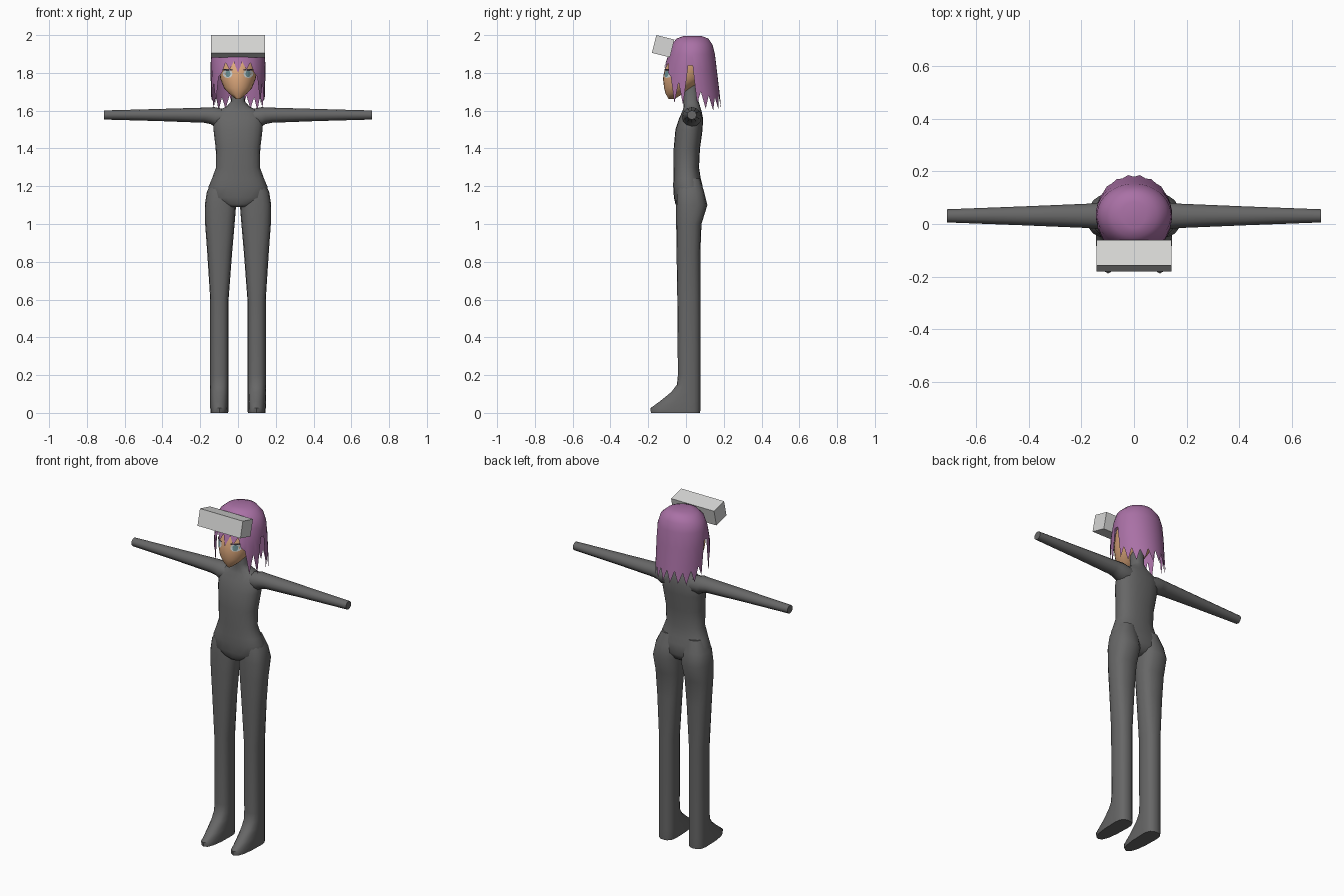
import bpy, bmesh, math
from mathutils import Matrix, Vector

if "Cube" in bpy.data.objects:
    bpy.data.objects.remove(bpy.data.objects["Cube"])


def material(name, rgb):
    m = bpy.data.materials.new(name)
    m.diffuse_color = (*rgb, 1)
    m.use_nodes = True
    m.node_tree.nodes["Principled BSDF"].inputs["Base Color"].default_value = m.diffuse_color
    return m


SUIT = material("suit_grey", (0.135, 0.135, 0.135))
HAIR = material("hair_purple", (0.40, 0.165, 0.38))
SKIN = material("skin_tan", (0.72, 0.39, 0.20))
SHELL = material("headset_light_grey", (0.68, 0.68, 0.67))
WHITE = material("eye_white", (0.62, 0.66, 0.66))
IRIS = material("iris_teal", (0.16, 0.30, 0.32))
LASH = material("lash_dark", (0.05, 0.04, 0.05))


def finish(name, bm, mat, angle=40):
    bmesh.ops.recalc_face_normals(bm, faces=bm.faces)
    me = bpy.data.meshes.new(name)
    bm.to_mesh(me)
    bm.free()
    ob = bpy.data.objects.new(name, me)
    bpy.context.collection.objects.link(ob)
    me.materials.append(mat)
    if angle:
        bpy.ops.object.select_all(action='DESELECT')
        ob.select_set(True)
        bpy.context.view_layer.objects.active = ob
        bpy.ops.object.shade_smooth_by_angle(angle=math.radians(angle))
    return ob


def loft(name, rings, mat, angle=40, cap_end=True, cap_start=True):
    bm = bmesh.new()
    rows = [[bm.verts.new(p) for p in ring] for ring in rings]
    n = len(rows[0])
    for a, b in zip(rows, rows[1:]):
        for i in range(n):
            j = (i + 1) % n
            bm.faces.new((a[i], a[j], b[j], b[i]))
    if cap_start:
        bm.faces.new(rows[0])
    if cap_end:
        bm.faces.new(rows[-1])
    return finish(name, bm, mat, angle)


def spow(v, p):
    return math.copysign(abs(v) ** p, v)


def ring(z, rx, yf, yb, cx=0, yc=None, n=20, p=0.85):
    """Horizontal oval with separate front and back depth; starts at the front."""
    yc = (yf + yb) / 2 if yc is None else yc
    pts = []
    for i in range(n):
        a = 2 * math.pi * i / n
        c, s = spow(math.cos(a), p), spow(math.sin(a), p)
        pts.append((cx + rx * s, yc - c * ((yc - yf) if c > 0 else (yb - yc)), z))
    return pts


# Torso and neck
TORSO = [(1.09, .05, -.045, .05), (1.105, .10, -.056, .075), (1.14, .160, -.064, .095),
         (1.20, .155, -.068, .088), (1.24, .138, -.067, .078), (1.30, .116, -.065, .069),
         (1.40, .118, -.065, .074), (1.50, .130, -.056, .088), (1.56, .132, -.036, .090),
         (1.60, .108, -.018, .082), (1.622, .060, -.012, .075), (1.65, .036, -.014, .066),
         (1.75, .034, -.014, .058)]
loft("torso", [ring(*r) for r in TORSO], SUIT, 60)

# Legs with feet: height, inner x, outer x, front y, back y
LEG = [(0, .052, .146, -.186, .075), (.025, .05, .147, -.188, .076), (.06, .05, .147, -.140, .076),
       (.11, .05, .147, -.078, .076), (.15, .05, .147, -.048, .076), (.20, .05, .147, -.043, .076),
       (.60, .05, .147, -.046, .076), (.85, .031, .163, -.050, .076), (1.0, .018, .174, -.052, .082),
       (1.1, .010, .176, -.052, .113), (1.17, .012, .165, -.050, .096), (1.24, .03, .13, -.04, .075)]
# Arms: x, depth radius, height radius, centre height
ARM = [(.07, .050, .046, 1.562), (.125, .052, .052, 1.567), (.145, .049, .044, 1.573),
       (.18, .046, .040, 1.576), (.42, .036, .032, 1.577), (.71, .025, .024, 1.577)]
for side, label in ((1, "left"), (-1, "right")):
    loft(label + "_leg",
         [ring(z, (xo - xi) / 2, yf, yb, side * (xi + xo) / 2, .015, 16, .8)
          for z, xi, xo, yf, yb in LEG], SUIT, 50)
    loft(label + "_arm",
         [[(side * x, .031 + ry * math.cos(k * math.pi / 6), zc + rz * math.sin(k * math.pi / 6))
           for k in range(12)] for x, ry, rz, zc in ARM], SUIT, 50)

# Head with a pointed chin
HEAD = [(1.662, .012, -.092, -.06), (1.69, .047, -.108, -.015), (1.72, .074, -.116, .03),
        (1.77, .094, -.122, .10), (1.82, .102, -.113, .12), (1.86, .105, -.098, .12),
        (1.92, .095, -.07, .11), (1.96, .05, -.03, .08)]
loft("head", [ring(*r, n=24, p=1) for r in HEAD], SKIN, 50)


def face_y(x, z):
    """Front surface of the head at a given x and z."""
    for a, b in zip(HEAD, HEAD[1:]):
        if a[0] <= z <= b[0]:
            t = (z - a[0]) / (b[0] - a[0])
            rx, yf, yb = (a[k] + (b[k] - a[k]) * t for k in (1, 2, 3))
            yc = (yf + yb) / 2
            return yc - (yc - yf) * math.sqrt(max(0, 1 - (x / rx) ** 2))
    return 0


def face_plate(name, cx, cz, rx, rz, lift, mat, n=12):
    """Thin oval patch that follows the face."""
    bm = bmesh.new()
    points = [(cx, cz)] + [(cx + rx * math.cos(2 * math.pi * k / n),
                            cz + rz * math.sin(2 * math.pi * k / n)) for k in range(n)]
    vs = [bm.verts.new((x, face_y(x, z) - lift, z)) for x, z in points]
    for k in range(n):
        bm.faces.new((vs[0], vs[1 + k], vs[1 + (k + 1) % n]))
    ob = finish(name, bm, mat, 0)
    if ob.data.polygons[0].normal.y > 0:
        ob.data.flip_normals()


# Eyes: white, iris and upper lash
for side, label in ((1, "left"), (-1, "right")):
    face_plate(label + "_eye_white", side * .055, 1.795, .026, .022, .002, WHITE)
    face_plate(label + "_iris", side * .053, 1.795, .013, .018, .004, IRIS)
    face_plate(label + "_lash", side * .056, 1.816, .030, .005, .005, LASH)

# Hair: smooth cap whose lower edge is a zigzag of strands, mirrored left to right
TIPS = [1.80, 1.86, 1.815, 1.855, 1.80, 1.78, 1.64, 1.75, 1.63, 1.84, 1.84,
        1.64, 1.70, 1.61, 1.68, 1.60, 1.67, 1.61, 1.68, 1.61, 1.68]
N = 40
CAP = [(1.994, .045, -.015, .085), (1.982, .088, -.050, .118), (1.95, .124, -.075, .140),
       (1.90, .140, -.092, .153)]
rows = [ring(*r, yc=.035, n=N, p=1) for r in CAP]
for t in (.35, .7, 1):
    row = []
    for i in range(N):
        z = 1.90 + (TIPS[min(i, N - i)] - 1.90) * t
        d = 1.90 - z
        row.append(ring(z, .140 + min(d, .05) * .1, -.092 - min(d, .11) * .33,
                        .153 + d * .12, yc=.035, n=N, p=1)[i])
    rows.append(row)
loft("hair", rows, HAIR, 45, cap_end=False)

# Headset pushed up onto the forehead
bm = bmesh.new()
bmesh.ops.create_cube(bm, size=1, matrix=Matrix.Translation(Vector((0, -.121, 1.941)))
                      @ Matrix.Rotation(math.radians(-14), 4, 'X')
                      @ Matrix.Diagonal((.284, .098, .097, 1)))
finish("headset", bm, SHELL, 0)
